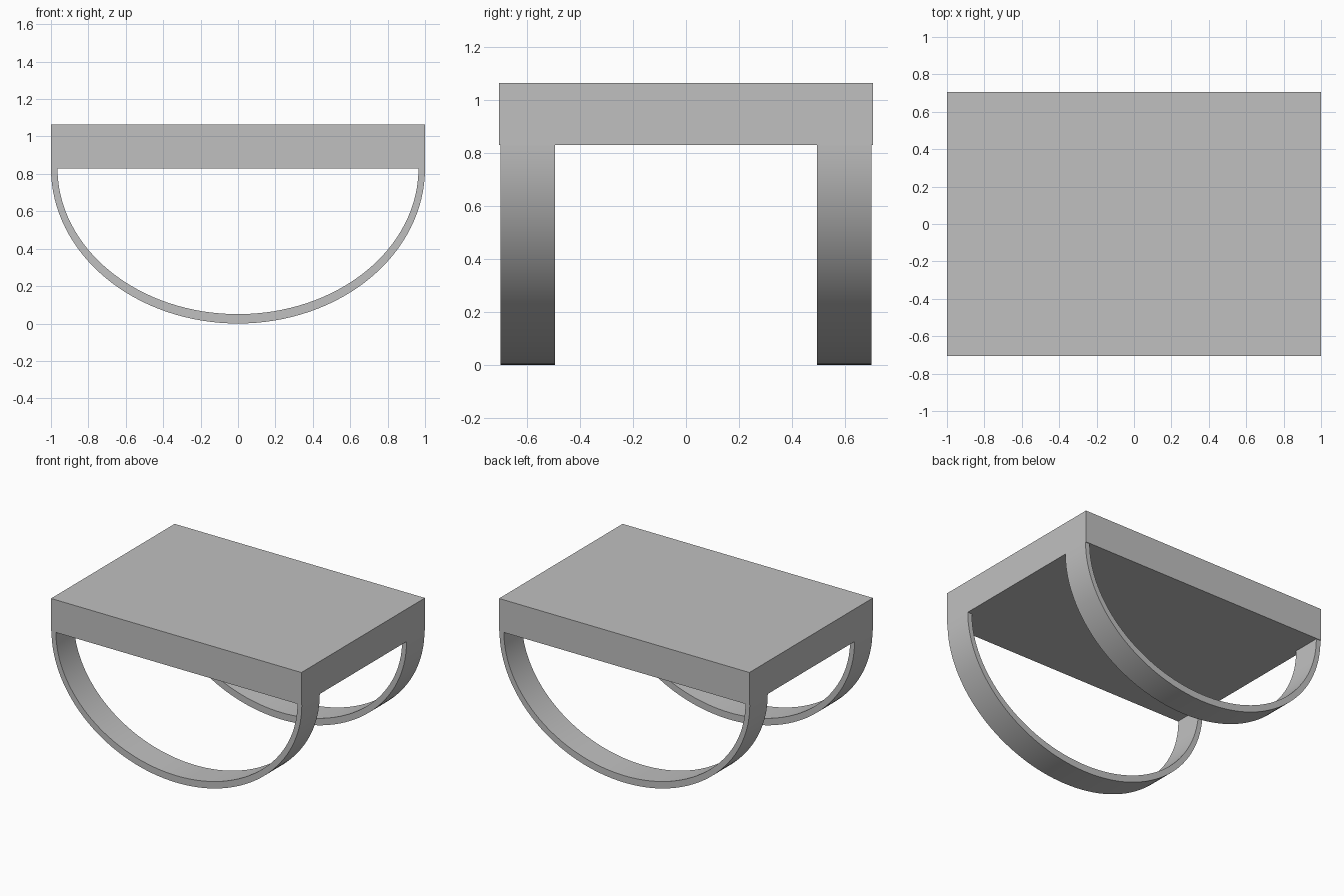
import bpy
import bmesh
from math import cos, sin, pi

cube = bpy.data.objects.get("Cube")
if cube:
    bpy.data.objects.remove(cube, do_unlink=True)

HALF_X, HALF_Y = 1.0, 0.705
UNDERSIDE, TOP = 0.83, 1.065
SEGMENTS = 64

grey = bpy.data.materials.new("light_grey")
grey.use_nodes = True
colour = (0.53, 0.53, 0.53, 1)
grey.diffuse_color = colour
grey.node_tree.nodes["Principled BSDF"].inputs["Base Color"].default_value = colour


def add_object(name, bm):
    bmesh.ops.recalc_face_normals(bm, faces=bm.faces)
    mesh = bpy.data.meshes.new(name)
    bm.to_mesh(mesh)
    bm.free()
    mesh.materials.append(grey)
    obj = bpy.data.objects.new(name, mesh)
    bpy.context.collection.objects.link(obj)
    return obj


def half_ellipse_band(name, y_start, y_end):
    """Thin half-elliptical hoop hanging below the slab."""
    bm = bmesh.new()
    rings = []
    for i in range(SEGMENTS + 1):
        angle = pi + pi * i / SEGMENTS
        ring = []
        for a, b, y in ((1.0, 0.83, y_start), (1.0, 0.83, y_end),
                        (0.965, 0.78, y_end), (0.965, 0.78, y_start)):
            ring.append(bm.verts.new((a * cos(angle), y, UNDERSIDE + b * sin(angle))))
        rings.append(ring)
    for r, s in zip(rings, rings[1:]):
        for k in range(4):
            n = (k + 1) % 4
            bm.faces.new((r[k], r[n], s[n], s[k]))
    bm.faces.new(rings[0])
    bm.faces.new(rings[-1])
    obj = add_object(name, bm)
    bpy.ops.object.select_all(action="DESELECT")
    obj.select_set(True)
    bpy.context.view_layer.objects.active = obj
    bpy.ops.object.shade_smooth_by_angle(angle=pi / 6)


# Flat rectangular slab
slab = bmesh.new()
bmesh.ops.create_cube(slab, size=1)
bmesh.ops.scale(slab, vec=(2 * HALF_X, 2 * HALF_Y, TOP - UNDERSIDE), verts=slab.verts)
bmesh.ops.translate(slab, vec=(0, 0, (TOP + UNDERSIDE) / 2), verts=slab.verts)
add_object("top_slab", slab)

# Curved rockers under the front and back edges
half_ellipse_band("front_rocker", -0.70, -0.495)
half_ellipse_band("back_rocker", 0.495, 0.70)
